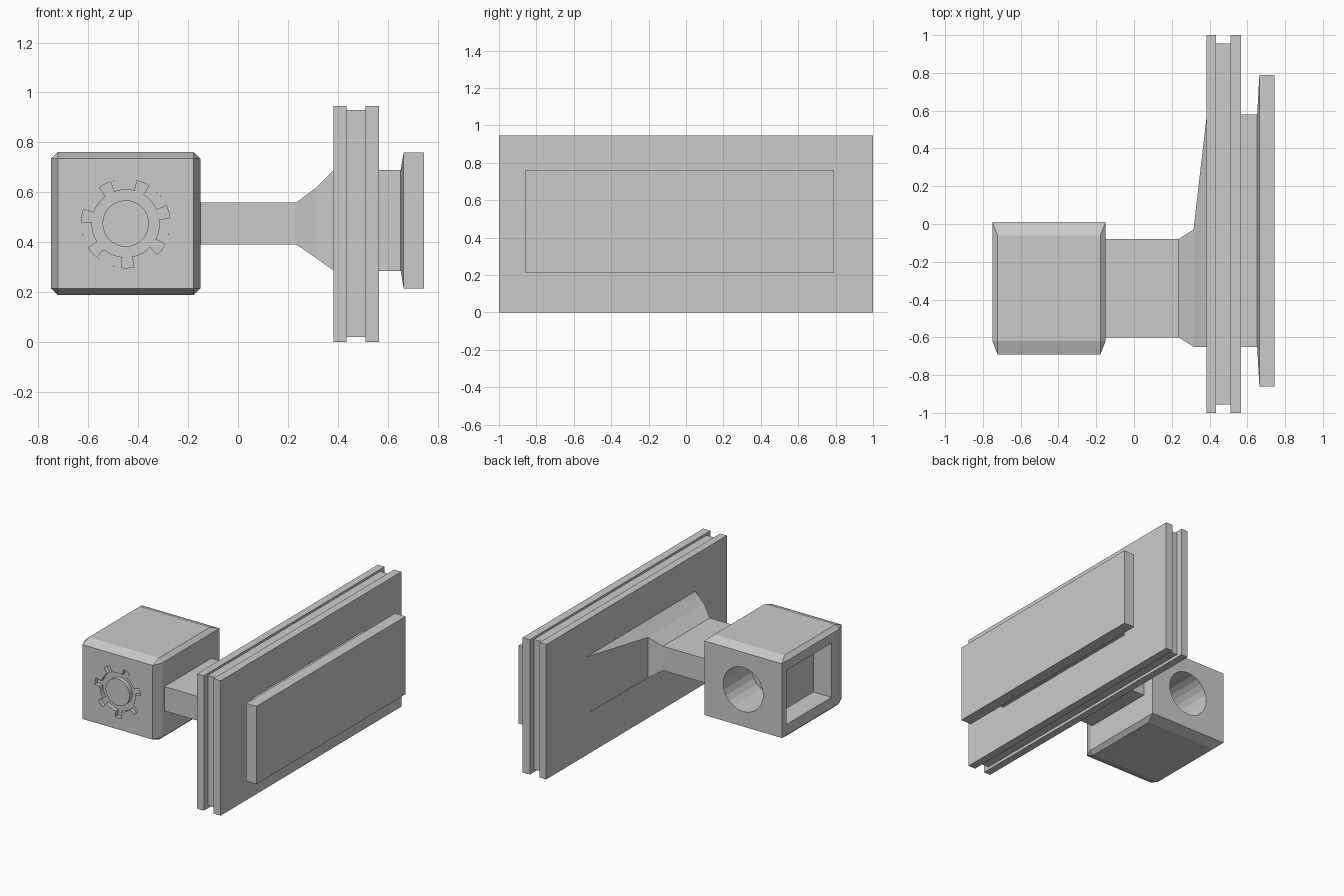
import bpy
import bmesh
from math import radians, cos, sin, pi
from mathutils import Matrix, Vector

old = bpy.data.objects.get("Cube")
if old:
    bpy.data.objects.remove(old, do_unlink=True)

GREY = (0.6, 0.6, 0.6, 1.0)
grey = bpy.data.materials.new("plain grey")
grey.use_nodes = True
grey.diffuse_color = GREY
grey.node_tree.nodes["Principled BSDF"].inputs["Base Color"].default_value = GREY


def finish(name, bm):
    """Turn a bmesh into a named grey object."""
    bmesh.ops.recalc_face_normals(bm, faces=bm.faces[:])
    mesh = bpy.data.meshes.new(name)
    bm.to_mesh(mesh)
    bm.free()
    mesh.materials.append(grey)
    obj = bpy.data.objects.new(name, mesh)
    bpy.context.collection.objects.link(obj)
    return obj


def loft(name, sections):
    """Solid through rectangles (x, y0, y1, z0, z1) stacked along x."""
    bm = bmesh.new()
    rings = [[bm.verts.new((x, y, z)) for y, z in ((a, c), (b, c), (b, d), (a, d))]
             for x, a, b, c, d in sections]
    for r, s in zip(rings, rings[1:]):
        for i in range(4):
            j = (i + 1) % 4
            bm.faces.new((r[i], r[j], s[j], s[i]))
    bm.faces.new(rings[0])
    bm.faces.new(rings[-1])
    return finish(name, bm)


def slab(name, x0, x1, *rect):
    return loft(name, [(x0, *rect), (x1, *rect)])


def cylinder(name, radius, y0, y1, segments):
    """Cylinder along y, centred on the housing."""
    bm = bmesh.new()
    place = Matrix.Translation((CX, (y0 + y1) / 2, CZ)) @ Matrix.Rotation(pi / 2, 4, "X")
    bmesh.ops.create_cone(bm, cap_ends=True, segments=segments, radius1=radius,
                          radius2=radius, depth=y1 - y0, matrix=place)
    return finish(name, bm)


def cut(target, cutter):
    """Subtract the cutter and remove it."""
    cutter.hide_render = True
    mod = target.modifiers.new("cut", "BOOLEAN")
    mod.operation = "DIFFERENCE"
    mod.solver = "EXACT"
    mod.object = cutter
    bpy.context.view_layer.update()
    graph = bpy.context.evaluated_depsgraph_get()
    result = bpy.data.meshes.new_from_object(target.evaluated_get(graph))
    target.modifiers.clear()
    target.data = result
    bpy.data.objects.remove(cutter, do_unlink=True)


CX, CZ = -0.45, 0.475
FRONT = -0.69

# Chamfered housing
bm = bmesh.new()
for sx in (-1, 1):
    for sz in (-1, 1):
        inner_x, outer_x = CX + sx * 0.272, CX + sx * 0.3
        low_z, high_z = CZ + sz * 0.26, CZ + sz * 0.286
        for p in ((inner_x, FRONT, low_z), (outer_x, -0.62, low_z), (outer_x, 0.01, low_z),
                  (inner_x, -0.62, high_z), (inner_x, -0.06, high_z)):
            bm.verts.new(p)
bmesh.ops.convex_hull(bm, input=bm.verts[:])
bmesh.ops.dissolve_limit(bm, angle_limit=radians(1), verts=bm.verts[:], edges=bm.edges[:])
housing = finish("housing", bm)

# Round bore at the back, shallow dial seat at the front, square pocket on the side
cut(housing, cylinder("bore_cutter", 0.155, -0.3, 0.1, 24))
cut(housing, cylinder("dial_cutter", 0.178, FRONT - 0.1, FRONT + 0.03, 48))
cut(housing, slab("pocket_cutter", -0.85, -0.61, -0.54, -0.04, 0.29, 0.67))

# Dial button and the ring of teeth around it
cylinder("dial_button", 0.093, FRONT, FRONT + 0.04, 32)
TEETH, STEPS = 7, 6
for t in range(TEETH):
    bm = bmesh.new()
    start = 2 * pi * t / TEETH + radians(75)
    sweep = 2 * pi / TEETH * 0.68
    rings = []
    for i in range(STEPS + 1):
        a = start + sweep * i / STEPS
        rings.append([bm.verts.new((CX + r * cos(a), y, CZ + r * sin(a)))
                      for r, y in ((0.135, FRONT), (0.178, FRONT),
                                   (0.178, FRONT + 0.035), (0.135, FRONT + 0.035))])
    for r, s in zip(rings, rings[1:]):
        for i in range(4):
            j = (i + 1) % 4
            bm.faces.new((r[i], r[j], s[j], s[i]))
    bm.faces.new(rings[0])
    bm.faces.new(rings[-1])
    finish(f"dial_tooth_{t + 1}", bm)

# Arm that flares out to the plates
loft("flared_arm", [(-0.16, -0.6, -0.08, 0.39, 0.56),
                    (0.235, -0.6, -0.08, 0.39, 0.56),
                    (0.315, -0.65, -0.03, 0.335, 0.62),
                    (0.385, -0.65, 0.575, 0.285, 0.69)])

# Two large plates with a recessed core between them
slab("inner_plate", 0.383, 0.435, -1, 1, 0, 0.945)
slab("plate_core", 0.435, 0.51, -0.955, 0.955, 0.02, 0.93)
slab("outer_plate", 0.51, 0.566, -1, 1, 0, 0.945)

# Spacer block and end pad with a tapered back
slab("spacer", 0.566, 0.652, -0.65, 0.58, 0.285, 0.69)
loft("end_pad", [(0.652, -0.65, 0.58, 0.285, 0.69),
                 (0.664, -0.86, 0.79, 0.215, 0.76),
                 (0.745, -0.86, 0.79, 0.215, 0.76)])
